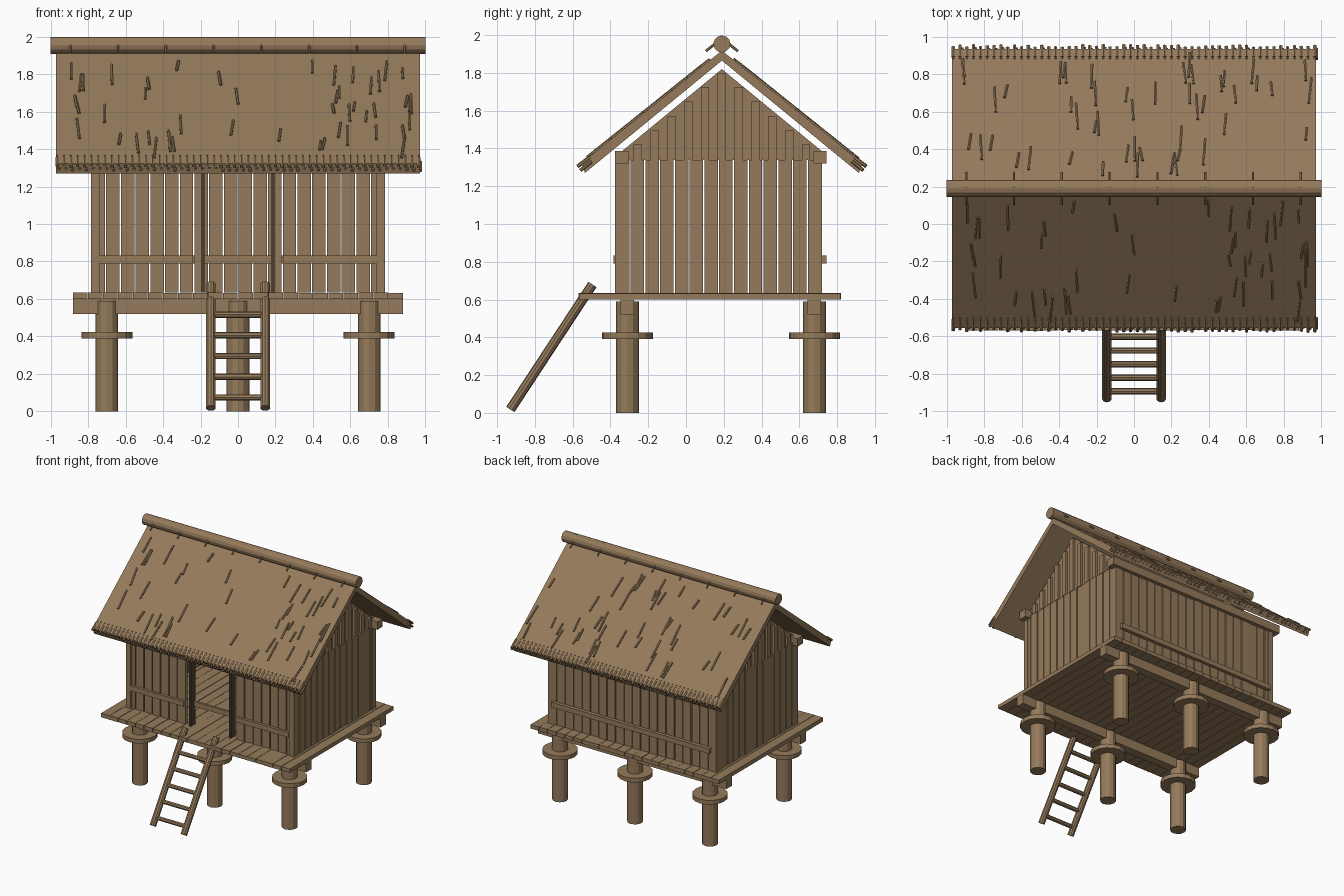
import bpy, bmesh, math, random
from mathutils import Vector, Matrix

random.seed(4)
cube = bpy.data.objects.get("Cube")
if cube:
    bpy.data.objects.remove(cube, do_unlink=True)


def material(name, rgb):
    m = bpy.data.materials.new(name)
    m.use_nodes = True
    m.diffuse_color = (*rgb, 1)
    m.node_tree.nodes["Principled BSDF"].inputs["Base Color"].default_value = (*rgb, 1)
    return m


WOOD = material("brown_wood", (0.30, 0.195, 0.105))
DARK = material("dark_wood", (0.07, 0.048, 0.03))


class Part:
    """Collects simple solids into one named object."""

    def __init__(self, name, mat=WOOD):
        self.name, self.mat, self.bm = name, mat, bmesh.new()

    def box(self, x0, x1, y0, y1, z0, z1):
        size = Matrix.Diagonal((x1 - x0, y1 - y0, z1 - z0, 1))
        mid = Matrix.Translation(((x0 + x1) / 2, (y0 + y1) / 2, (z0 + z1) / 2))
        bmesh.ops.create_cube(self.bm, size=1, matrix=mid @ size)

    def rod(self, a, b, r, sides=8):
        a, b = Vector(a), Vector(b)
        turn = (b - a).to_track_quat('Z', 'Y').to_matrix().to_4x4()
        bmesh.ops.create_cone(self.bm, cap_ends=True, segments=sides, radius1=r, radius2=r,
                              depth=(b - a).length, matrix=Matrix.Translation((a + b) / 2) @ turn)

    def prism(self, profile, x0, x1):
        face = self.bm.faces.new([self.bm.verts.new((x0, y, z)) for y, z in profile])
        new = bmesh.ops.extrude_face_region(self.bm, geom=[face])["geom"]
        verts = [v for v in new if isinstance(v, bmesh.types.BMVert)]
        bmesh.ops.translate(self.bm, verts=verts, vec=(x1 - x0, 0, 0))

    def done(self):
        bmesh.ops.recalc_face_normals(self.bm, faces=self.bm.faces)
        mesh = bpy.data.meshes.new(self.name)
        self.bm.to_mesh(mesh)
        self.bm.free()
        mesh.materials.append(self.mat)
        bpy.context.collection.objects.link(bpy.data.objects.new(self.name, mesh))


RIDGE_Y, SLOPE, TOP, FLOOR = 0.19, 0.8, 1.918, 0.635
FRONT, BACK, SIDE = -0.375, 0.72, 0.785
ROWS = (-0.31, 0.68)

# Piles with round rat guards, and the beams they carry
piles, guards, beams = Part("piles"), Part("rat_guards"), Part("floor_beams")
for y in ROWS:
    for x in (-0.7, 0, 0.7):
        piles.rod((x, y, 0), (x, y, 0.59), 0.061, 12)
        guards.rod((x, y, 0.39), (x, y, 0.425), 0.136, 16)
    beams.box(-0.88, 0.88, y - 0.036, y + 0.036, 0.52, 0.6)
for part in (piles, guards, beams):
    part.done()

# Deck planks
deck = Part("deck_planks")
count = 22
pitch = 1.765 / count
for i in range(count):
    x = -0.8825 + i * pitch
    drop = random.uniform(0, 0.004)
    deck.box(x + 0.0015, x + pitch - 0.0015, -0.57 + drop, 0.82 - drop, 0.6, FLOOR - drop)
deck.done()

# Front and back plank walls, with a doorway in the front
front, back = Part("front_wall"), Part("back_wall")
count = 20
pitch = 2 * SIDE / count
for i in range(count):
    x = -SIDE + i * pitch
    depth = random.uniform(0, 0.008)
    span = (x + 0.0035, x + pitch - 0.0035)
    back.box(*span, BACK - 0.03, BACK - depth, FLOOR, 1.36)
    if abs(x + pitch / 2) > 0.2:
        front.box(*span, FRONT + 0.01 + depth, FRONT + 0.04, FLOOR, 1.36)
front.done()
back.done()

# Side plank walls
sides = Part("side_walls")
count = 14
pitch = (BACK - FRONT) / count
for s in (-1, 1):
    for i in range(count):
        y = FRONT + i * pitch
        inner, outer = s * (SIDE - 0.03), s * (SIDE - random.uniform(0, 0.006))
        sides.box(min(inner, outer), max(inner, outer), y + 0.0035, y + pitch - 0.0035, FLOOR, 1.34)
    for y in (FRONT, BACK - 0.045):
        sides.box(s * SIDE - 0.045 * (s > 0), s * SIDE + 0.045 * (s < 0), y, y + 0.045, FLOOR, 1.34)
sides.done()

# Rails along the walls
rails = Part("wall_rails")
for x0, x1 in ((-0.74, -0.24), (0.24, 0.74)):
    rails.box(x0, x1, FRONT - 0.008, FRONT + 0.015, 0.79, 0.832)
rails.box(-0.18, 0.18, FRONT + 0.04, FRONT + 0.06, 0.79, 0.832)
rails.box(-0.74, 0.74, BACK - 0.01, BACK + 0.024, 0.79, 0.832)
rails.done()

# Door posts
posts = Part("door_posts", DARK)
for s in (-1, 1):
    posts.box(s * 0.187 - 0.009, s * 0.187 + 0.009, FRONT, FRONT + 0.06, FLOOR, 1.33)
posts.done()

# Wall plates under the eaves
plates = Part("wall_plates")
for y in (FRONT, 0.675):
    plates.box(-0.83, 0.83, y, y + 0.07, 1.32, 1.387)
plates.done()

# Gable panels with stepped battens
gables = Part("gables")
for s in (-1, 1):
    x = s * 0.755
    gables.prism([(RIDGE_Y - 0.53, 1.34), (RIDGE_Y + 0.53, 1.34), (RIDGE_Y + 0.53, 1.385),
                  (RIDGE_Y, 1.82), (RIDGE_Y - 0.53, 1.385)], x - 0.012, x + 0.012)
    for i in range(-5, 6):
        y = RIDGE_Y + i * 0.089
        top = 1.80 - abs(i) * 0.076
        gables.box(x + s * 0.02 - 0.012, x + s * 0.02 + 0.012, y - 0.022, y + 0.022, 1.34, top)
gables.done()


def on_roof(side, x, d, lift=0.0):
    """Point on the thatch at distance d from the ridge."""
    return (x, RIDGE_Y + side * d, TOP - SLOPE * d + lift)


# Roof slab
roof = Part("roof")
E = 0.745
roof.prism([(RIDGE_Y, TOP), (RIDGE_Y + E, TOP - SLOPE * E), (RIDGE_Y + E - 0.02, 1.27),
            (RIDGE_Y, 1.865), (RIDGE_Y - E + 0.02, 1.27), (RIDGE_Y - E, TOP - SLOPE * E)],
           -0.97, 0.97)
roof.done()

# Loose straws on the slopes and a fringe along the eaves
straws, fringe = Part("loose_straws"), Part("eave_fringe")
for s in (-1, 1):
    for i in range(48):
        x, d = random.uniform(-0.94, 0.94), random.uniform(0.06, 0.62)
        length, lean = random.uniform(0.06, 0.14), random.uniform(-0.015, 0.015)
        straws.rod(on_roof(s, x, d, 0.004), on_roof(s, x + lean, d + length, 0.006), 0.008, 6)
    for i in range(54):
        x = -0.965 + i * 1.93 / 53
        tip = random.uniform(0.75, 0.765)
        fringe.rod(on_roof(s, x, 0.70, -0.004), on_roof(s, x, tip, -0.002), 0.010, 6)
        fringe.rod(on_roof(s, x + 0.01, 0.69, -0.035), on_roof(s, x + 0.01, tip - 0.015, -0.035), 0.009, 6)
        fringe.rod(on_roof(s, x, 0.69, -0.002), on_roof(s, x, 0.695, 0.002), 0.005, 5)
straws.done()
fringe.done()

# Ridge log and the pins straddling it
log, pins = Part("ridge_log"), Part("ridge_pins")
log.rod((-1, RIDGE_Y, 1.953), (1, RIDGE_Y, 1.953), 0.045, 12)
log.done()
for i in range(8):
    x = -0.895 + i * 0.255
    for s in (-1, 1):
        pins.rod((x, RIDGE_Y - s * 0.01, 1.992), (x, RIDGE_Y + s * 0.085, 1.915), 0.007, 6)
pins.done()

# Ladder
ladder = Part("ladder")
foot, head = Vector((0, -0.93, 0.018)), Vector((0, -0.495, 0.68))
for x in (-0.145, 0.145):
    ladder.rod(foot + Vector((x, 0, 0)), head + Vector((x, 0, 0)), 0.026, 10)
for i in range(5):
    p = foot.lerp(head, 0.085 + i * 0.167)
    ladder.rod(p - Vector((0.14, 0, 0)), p + Vector((0.14, 0, 0)), 0.017, 8)
ladder.done()
